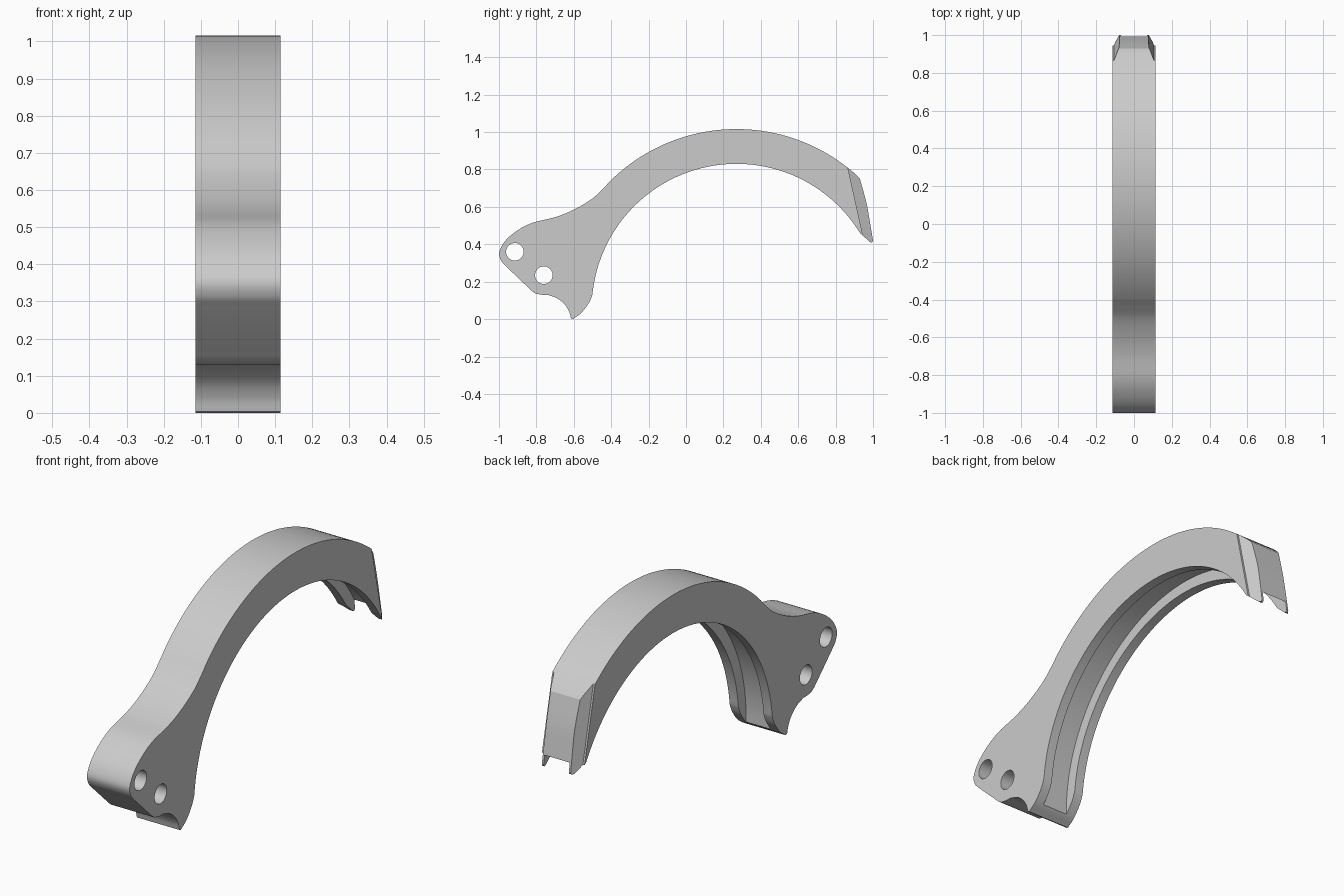
import bpy, bmesh, math
from mathutils import Vector

if "Cube" in bpy.data.objects:
    bpy.data.objects.remove(bpy.data.objects["Cube"])

HALF = 0.115                 # half width of the arm
CY, CZ = 0.27, 0.056         # centre of the arch
R_IN, R_OUT, R_GROOVE = 0.774, 0.96, 0.83

grey = bpy.data.materials.new("plain grey")
grey.use_nodes = True
grey.diffuse_color = (0.6, 0.6, 0.6, 1)
grey.node_tree.nodes["Principled BSDF"].inputs["Base Color"].default_value = (0.6, 0.6, 0.6, 1)


def arc(cy, cz, r, start, end, steps):
    angles = [math.radians(start + (end - start) * i / steps) for i in range(steps + 1)]
    return [(cy + r * math.cos(a), cz + r * math.sin(a)) for a in angles]


def smooth_path(points, steps=6):
    """Catmull-Rom curve through the points."""
    p = [Vector(q) for q in points]
    p = [2 * p[0] - p[1]] + p + [2 * p[-1] - p[-2]]
    out = []
    for a, b, c, d in zip(p, p[1:], p[2:], p[3:]):
        for i in range(steps):
            t = i / steps
            out.append(tuple(0.5 * (2 * b + (c - a) * t + (2 * a - 5 * b + 4 * c - d) * t ** 2
                                    + (3 * b - a - 3 * c + d) * t ** 3)))
    return out + [tuple(p[-2])]


def loft(name, ring_a, ring_b):
    """Closed solid between two matching rings of 3D points."""
    bm = bmesh.new()
    a = [bm.verts.new(v) for v in ring_a]
    b = [bm.verts.new(v) for v in ring_b]
    bm.faces.new(a)
    bm.faces.new(b[::-1])
    for i in range(len(a)):
        j = (i + 1) % len(a)
        bm.faces.new((a[j], a[i], b[i], b[j]))
    bmesh.ops.recalc_face_normals(bm, faces=bm.faces)
    mesh = bpy.data.meshes.new(name)
    bm.to_mesh(mesh)
    bm.free()
    obj = bpy.data.objects.new(name, mesh)
    bpy.context.collection.objects.link(obj)
    return obj


def extrude(name, profile, half):
    return loft(name, [(-half, y, z) for y, z in profile], [(half, y, z) for y, z in profile])


# Side outline: arch top, neck and lug, hooked foot, arch underside, tip
lug = smooth_path([(-0.43, 0.711), (-0.5, 0.645), (-0.6, 0.585), (-0.7, 0.545), (-0.82, 0.515),
                   (-0.9, 0.475), (-0.965, 0.42), (-0.998, 0.36), (-0.99, 0.315), (-0.96, 0.28)])
heel = smooth_path([(-0.845, 0.17), (-0.81, 0.14), (-0.77, 0.13)])
hook = smooth_path([(-0.74, 0.13), (-0.69, 0.112), (-0.65, 0.08), (-0.625, 0.04), (-0.615, 0.004)])
foot = smooth_path([(-0.605, 0), (-0.56, 0.033), (-0.52, 0.085), (-0.502, 0.125)])
back = smooth_path([(1.0, 0.418), (0.985, 0.51), (0.965, 0.62), (0.93, 0.75)])
outline = (arc(CY, CZ, R_OUT, 46.4, 137, 56)[1:-1] + lug + heel + hook + foot
           + arc(CY, CZ, R_IN, 174, 31.5, 80) + [(0.985, 0.411), (0.994, 0.41)] + back)
arm = extrude("curved_arm", outline, HALF)

# Cutters: pin holes, inner groove, side rebates at the tip
cutters = [extrude("pin_hole_cutter", arc(y, z, 0.047, 0, 348.75, 31), 0.2)
           for y, z in ((-0.915, 0.36), (-0.76, 0.235))]
cutters.append(extrude("groove_cutter", arc(CY, CZ, R_GROOVE, 0, 358, 179), 0.068))


def rebate_ring(side, t):
    edge = Vector((0.865, 0.81)).lerp(Vector((0.945, 0.45)), t)
    rear = Vector((0.93, 0.75)).lerp(Vector((0.997, 0.41)), t)
    far = rear + (rear - edge)
    return [(side * x, p.x, p.y) for x, p in
            ((0.15, edge), (0.106, edge), (0.08, rear), (0.054, far), (0.15, far))]


for side in (-1, 1):
    cutters.append(loft("tip_rebate_cutter", rebate_ring(side, -0.4), rebate_ring(side, 1.4)))

bpy.ops.object.select_all(action="DESELECT")
bpy.context.view_layer.objects.active = arm
arm.select_set(True)
for cutter in cutters:
    cutter.hide_render = True
    mod = arm.modifiers.new("cut", "BOOLEAN")
    mod.operation = "DIFFERENCE"
    mod.solver = "EXACT"
    mod.object = cutter
    bpy.ops.object.modifier_apply(modifier=mod.name)
    bpy.data.objects.remove(cutter)

# Finish
arm.data.materials.clear()
arm.data.materials.append(grey)
for face in arm.data.polygons:
    face.material_index = 0
bpy.ops.object.shade_smooth_by_angle(angle=math.radians(25))
